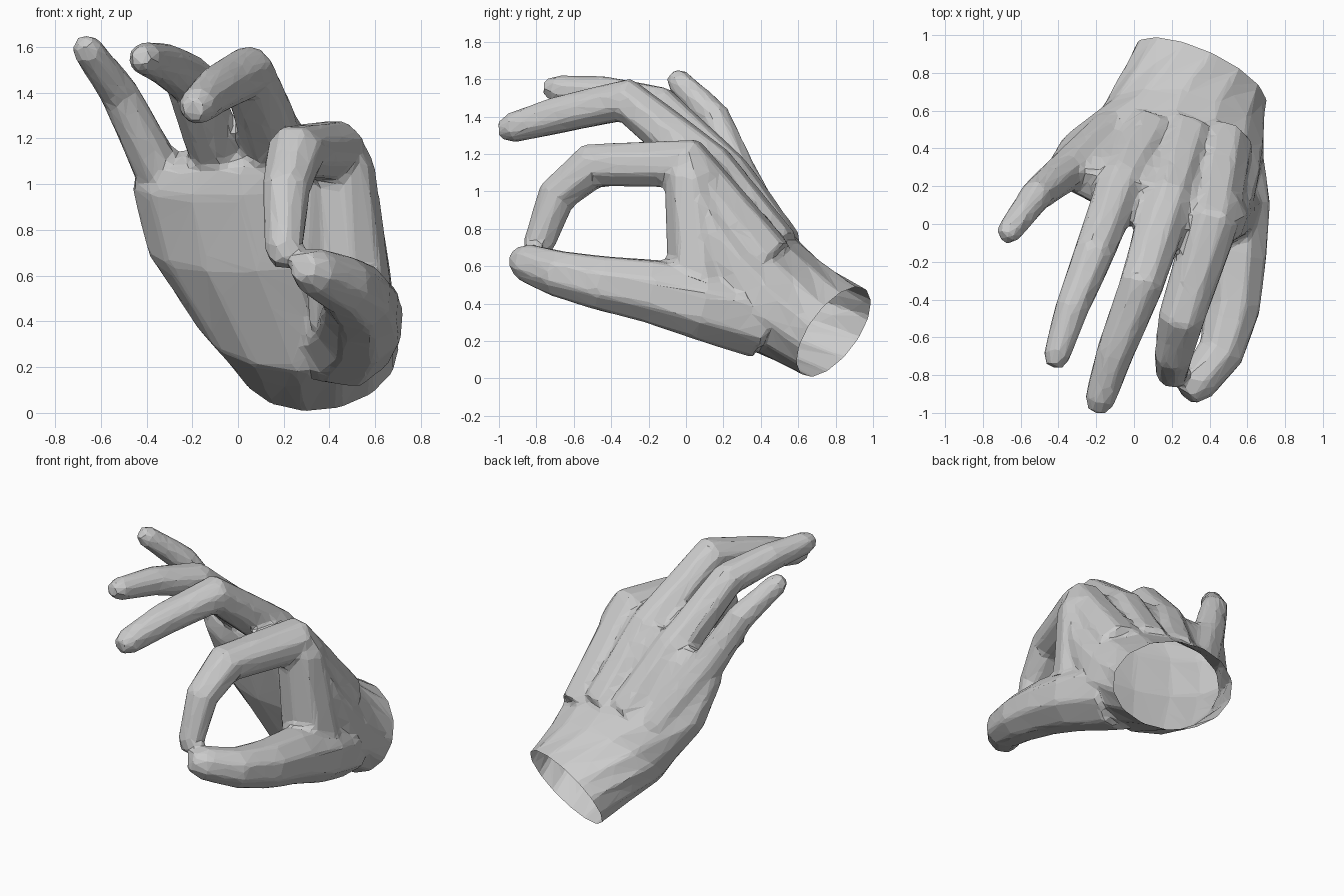
import bpy, bmesh, math
from mathutils import Vector

cube = bpy.data.objects.get("Cube")
if cube:
    bpy.data.objects.remove(cube, do_unlink=True)

skin = bpy.data.materials.new("plain grey")
skin.use_nodes = True
grey = (0.6, 0.6, 0.6, 1)
skin.diffuse_color = grey
skin.node_tree.nodes["Principled BSDF"].inputs["Base Color"].default_value = grey


def loft(name, rings):
    """Closed skin over a list of rings of points."""
    bm = bmesh.new()
    loops = [[bm.verts.new(p) for p in ring] for ring in rings]
    n = len(loops[0])
    for a, b in zip(loops, loops[1:]):
        for i in range(n):
            j = (i + 1) % n
            bm.faces.new((a[i], a[j], b[j], b[i]))
    bm.faces.new(loops[0][::-1])
    bm.faces.new(loops[-1])
    bmesh.ops.recalc_face_normals(bm, faces=bm.faces)
    mesh = bpy.data.meshes.new(name)
    bm.to_mesh(mesh)
    bm.free()
    obj = bpy.data.objects.new(name, mesh)
    bpy.context.scene.collection.objects.link(obj)
    mesh.materials.append(skin)
    return obj


def oval(centre, wide, thick, sides):
    turns = [math.tau * (i + 0.5) / sides for i in range(sides)]
    return [centre + wide * math.cos(t) + thick * math.sin(t) for t in turns]


def finger(name, root, tip, *path, side=(1, -0.3, 0), sides=8):
    """Tube through the joints, tapering evenly from root to tip radius, with a rounded end."""
    pts = [Vector(p) for p in path]
    last = len(pts) - 1
    rad = [1.08 * (root + (tip - root) * i / last) for i in range(len(pts))]
    end = (pts[-1] - pts[-2]).normalized()
    pts.append(pts[-1] + end * rad[-1] * 0.8)
    rad.append(rad[-1] * 0.6)
    rings = []
    for i, p in enumerate(pts):
        before = (p - pts[max(i - 1, 0)]).normalized()
        after = (pts[min(i + 1, len(pts) - 1)] - p).normalized()
        along = (before + after).normalized()
        wide = Vector(side)
        wide = (wide - along * wide.dot(along)).normalized()
        rings.append(oval(p, wide * rad[i], along.cross(wide) * rad[i], sides))
    return loft(name, rings)


def palm_ring(little, index, back):
    """Oval from the little-finger edge to the index edge, half as thick as given."""
    a, b = Vector(little), Vector(index)
    return oval((a + b) / 2, (b - a) * 0.51, Vector(back) * 1.05, 14)


# Palm, from the wrist to the knuckles
rings = [
    palm_ring((0.01, 0.95, 0.27), (0.69, 0.63, 0.23), (0.06, 0.11, 0.23)),
    palm_ring((-0.18, 0.56, 0.42), (0.69, 0.42, 0.4), (0, 0.2, 0.22)),
    palm_ring((-0.39, 0.42, 0.72), (0.64, 0.14, 0.75), (0.04, 0.17, 0.11)),
    palm_ring((-0.46, 0.31, 1), (0.58, 0.02, 1.05), (0.04, 0.13, 0.07)),
    palm_ring((-0.37, 0.25, 1.1), (0.46, -0.02, 1.18), (0.03, 0.09, 0.06)),
]

# Stub beyond the wrist, trimmed off later
wrist = sum(rings[0], Vector()) / len(rings[0])
outward = (rings[0][3] - wrist).cross(rings[0][0] - wrist).normalized()
rings.insert(0, [p + outward * 0.12 for p in rings[0]])
hand = loft("hand", rings)

# Each finger starts deep in the palm so that its bone shapes the back of the hand
thumb = finger("thumb", 0.21, 0.1, (0.46, 0.4, 0.32), (0.53, 0.08, 0.4), (0.53, -0.2, 0.47),
               (0.52, -0.45, 0.51), (0.46, -0.68, 0.56), (0.33, -0.85, 0.62))
thumb_web = finger("thumb_web", 0.18, 0.14, (0.5, 0.1, 0.4), (0.45, 0.03, 1.08))
index_finger = finger("index_finger", 0.16, 0.08, (0.46, 0.42, 0.62), (0.41, 0, 1.15),
                      (0.25, -0.5, 1.14), (0.21, -0.69, 0.98), (0.2, -0.79, 0.71))
middle_finger = finger("middle_finger", 0.15, 0.08, (0.28, 0.46, 0.68), (0.18, 0.12, 1.13),
                       (0.04, -0.32, 1.49), (-0.1, -0.68, 1.41), (-0.18, -0.93, 1.34))
ring_finger = finger("ring_finger", 0.14, 0.07, (0.08, 0.48, 0.7), (-0.07, 0.22, 1.09),
                     (-0.21, -0.15, 1.46), (-0.33, -0.45, 1.53), (-0.41, -0.7, 1.55))
little_finger = finger("little_finger", 0.12, 0.065, (-0.12, 0.48, 0.68), (-0.36, 0.28, 1.08),
                       (-0.52, 0.15, 1.4), (-0.66, -0.04, 1.59), side=(1, 0, 0.5))

# Fuse every part into one skin, soften the folds, then facet it
bpy.ops.object.select_all(action="DESELECT")
for obj in (hand, thumb, thumb_web, index_finger, middle_finger, ring_finger, little_finger):
    obj.select_set(True)
bpy.context.view_layer.objects.active = hand
bpy.ops.object.join()
fuse = hand.modifiers.new("fuse", "REMESH")
fuse.mode = "VOXEL"
fuse.voxel_size = 0.02
soften = hand.modifiers.new("soften", "SMOOTH")
soften.iterations = 6
facet = hand.modifiers.new("facet", "DECIMATE")
facet.ratio = 0.06
for name in ("fuse", "soften", "facet"):
    bpy.ops.object.modifier_apply(modifier=name)

# Trim the wrist and leave it open
bm = bmesh.new()
bm.from_mesh(hand.data)
bmesh.ops.bisect_plane(bm, geom=bm.verts[:] + bm.edges[:] + bm.faces[:],
                       plane_co=wrist, plane_no=outward, clear_outer=True)
bm.to_mesh(hand.data)
bm.free()
